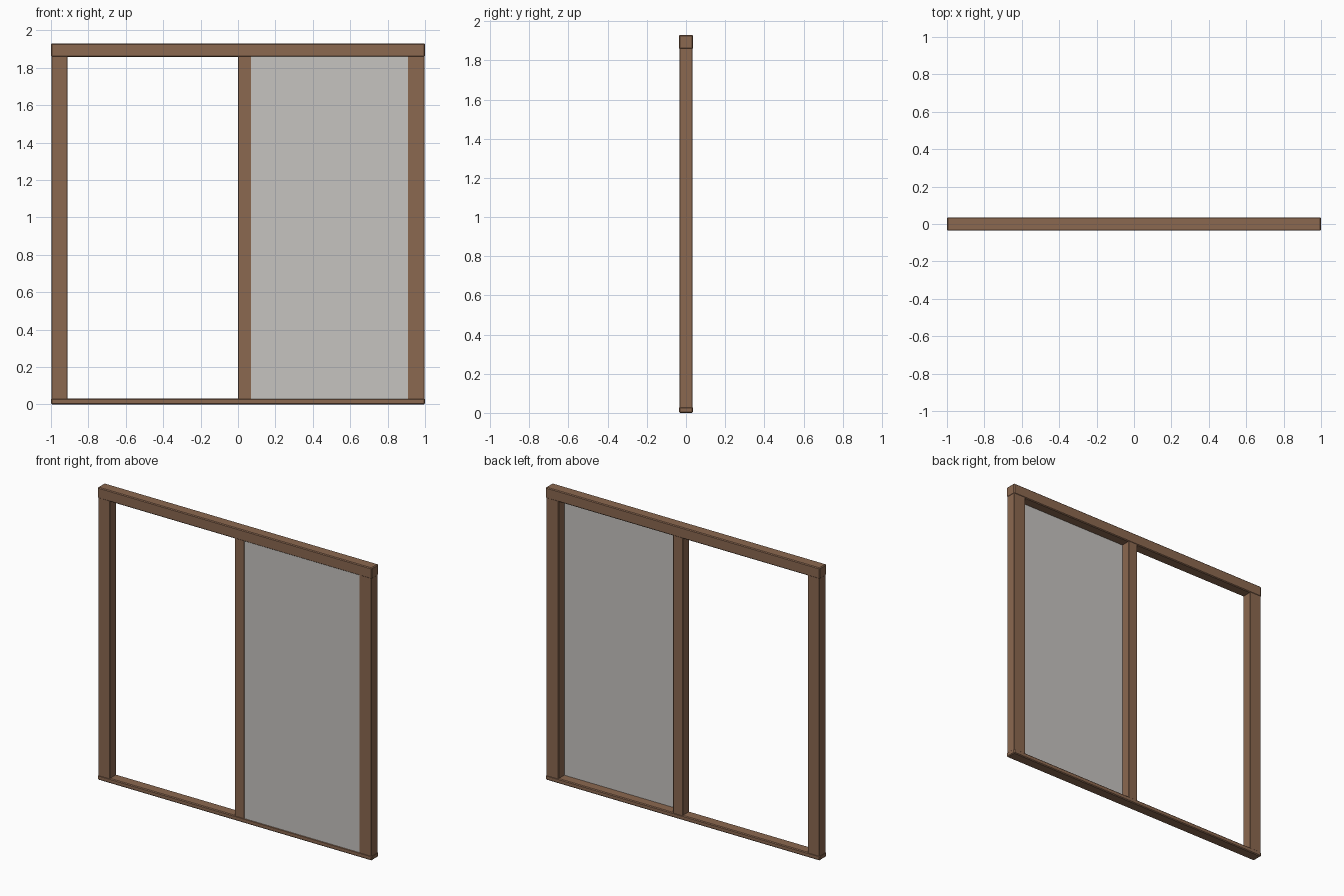
import bpy
import bmesh

if "Cube" in bpy.data.objects:
    bpy.data.objects.remove(bpy.data.objects["Cube"])


def material(name, rgb):
    m = bpy.data.materials.new(name)
    m.diffuse_color = (*rgb, 1.0)
    m.use_nodes = True
    m.node_tree.nodes["Principled BSDF"].inputs["Base Color"].default_value = m.diffuse_color
    return m


wood = material("brown wood", (0.258, 0.138, 0.080))
pane = material("pale grey glass", (0.565, 0.552, 0.527))


def box(name, x, y, z, mat, bevel=0.0):
    """Box from (min, max) ranges with optional chamfered edges."""
    bm = bmesh.new()
    bmesh.ops.create_cube(bm, size=1.0)
    for v in bm.verts:
        for i, (lo, hi) in enumerate((x, y, z)):
            v.co[i] = hi if v.co[i] > 0 else lo
    if bevel:
        bmesh.ops.bevel(bm, geom=bm.edges[:], offset=bevel, segments=1,
                        affect='EDGES')
    mesh = bpy.data.meshes.new(name)
    bm.to_mesh(mesh)
    bm.free()
    mesh.materials.append(mat)
    ob = bpy.data.objects.new(name, mesh)
    bpy.context.collection.objects.link(ob)
    return ob


TOP, HEAD, SILL = 1.93, 1.858, 0.031
DEEP, POST = (-0.036, 0.036), (-0.034, 0.034)

# top rail and sill run the full width
box("top_rail", (-1, 1), DEEP, (HEAD, TOP), wood, 0.005)
box("sill", (-1, 1), DEEP, (0, SILL), wood, 0.005)

# uprights, slightly slimmer than the rails and let into them
for name, x in (("left_post", (-0.998, -0.912)),
                ("middle_post", (0.0, 0.072)),
                ("right_post", (0.907, 0.998))):
    box(name, x, POST, (SILL - 0.008, HEAD + 0.008), wood, 0.003)

# fixed pane, set near the front face
box("glass_pane", (0.068, 0.911), (-0.033, -0.027),
    (SILL - 0.005, HEAD + 0.005), pane)
